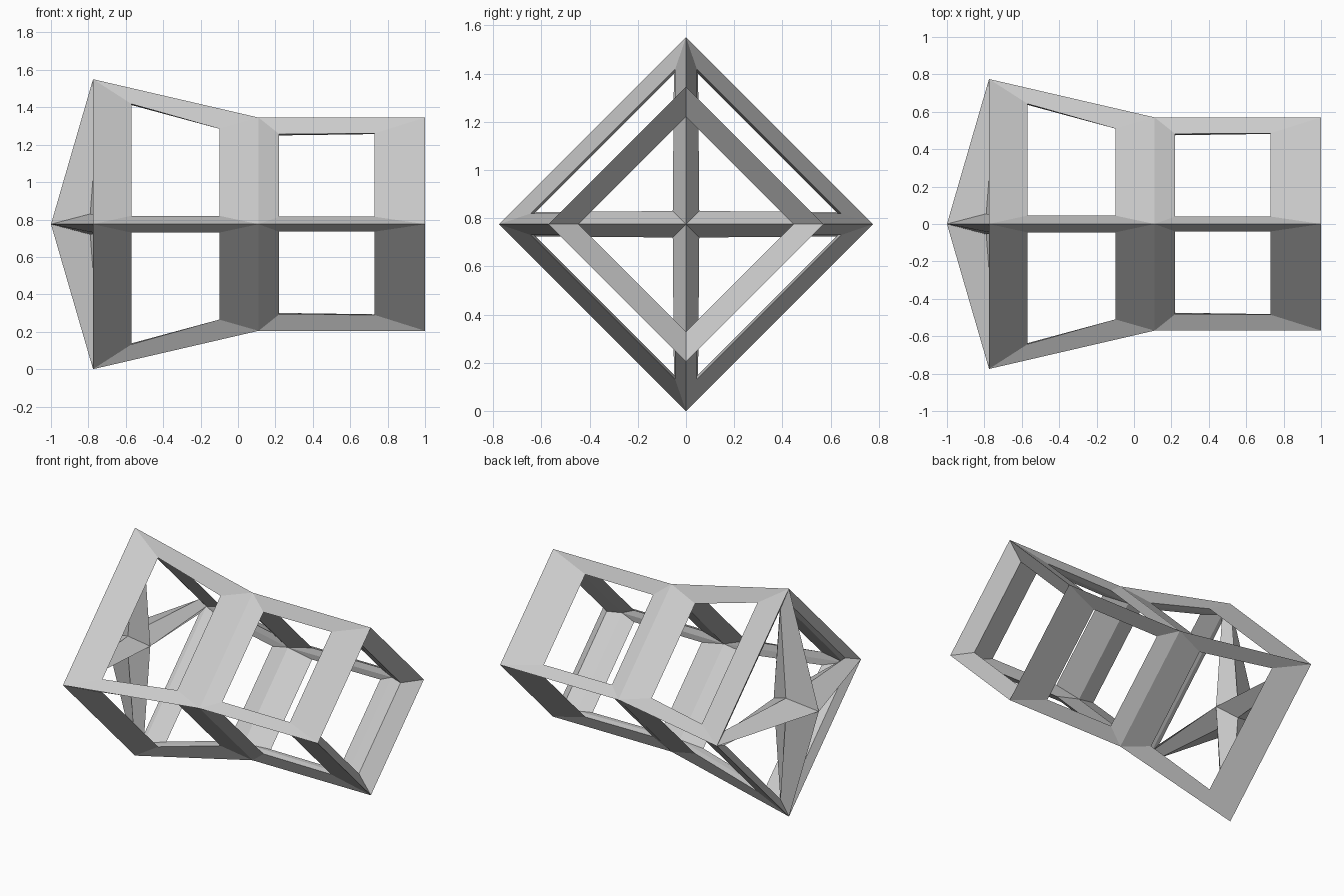
import bpy, bmesh
from mathutils import Vector

if "Cube" in bpy.data.objects:
    bpy.data.objects.remove(bpy.data.objects["Cube"])

ZC = 0.775
DIRS = [Vector((0, 1, 0)), Vector((0, 0, 1)), Vector((0, -1, 0)), Vector((0, 0, -1))]

# (x, radius) of the outer and inner corners of the three square rings
OUTER = [(-0.775, 0.775), (0.11, 0.57), (1.0, 0.57)]
INNER = [(-0.71, 0.675), (0.045, 0.472), (0.82, 0.483)]

bm = bmesh.new()


def point(x, k, big, other=0, small=0):
    p = Vector((x, 0, ZC)) + DIRS[k % 4] * big + DIRS[other % 4] * small
    return bm.verts.new(p)


outer = [[point(x, k, r) for k in range(4)] for x, r in OUTER]
inner = [[point(x, k, r) for k in range(4)] for x, r in INNER]
tip_out, tip_in = point(-1, 0, 0), point(-0.66, 0, 0)


def frame(outs, ins, hole):
    """Bevelled border around one opening: outer strip and inner strip meet at the hole."""
    n = len(outs)
    for i in range(n):
        j = (i + 1) % n
        bm.faces.new((outs[i], outs[j], hole[j], hole[i]))
        bm.faces.new((ins[j], ins[i], hole[i], hole[j]))


# side openings: (x, large offset, small offset) at both ends
SIDES = [((-0.57, 0.643, 0.045), (-0.10, 0.51, 0.045)),
         ((0.22, 0.482, 0.04), (0.73, 0.485, 0.04))]

for k in range(4):
    n = (k + 1) % 4
    for s, ((xa, ba, sa), (xb, bb, sb)) in enumerate(SIDES):
        hole = [point(xa, k, ba, n, sa), point(xb, k, bb, n, sb),
                point(xb, n, bb, k, sb), point(xa, n, ba, k, sa)]
        frame([outer[s][k], outer[s + 1][k], outer[s + 1][n], outer[s][n]],
              [inner[s][k], inner[s + 1][k], inner[s + 1][n], inner[s][n]], hole)
    # pointed end openings
    hole = [point(-0.79, k, 0.055, n, 0.055),
            point(-0.745, k, 0.645, n, 0.05), point(-0.745, n, 0.645, k, 0.05)]
    frame([tip_out, outer[0][k], outer[0][n]],
          [tip_in, inner[0][k], inner[0][n]], hole)

# square opening at the flat end
frame(outer[2], inner[2], [point(0.91, k, 0.447) for k in range(4)])

bmesh.ops.recalc_face_normals(bm, faces=bm.faces[:])
mesh = bpy.data.meshes.new("lattice_frame")
bm.to_mesh(mesh)
bm.free()
bpy.context.collection.objects.link(bpy.data.objects.new("lattice_frame", mesh))
